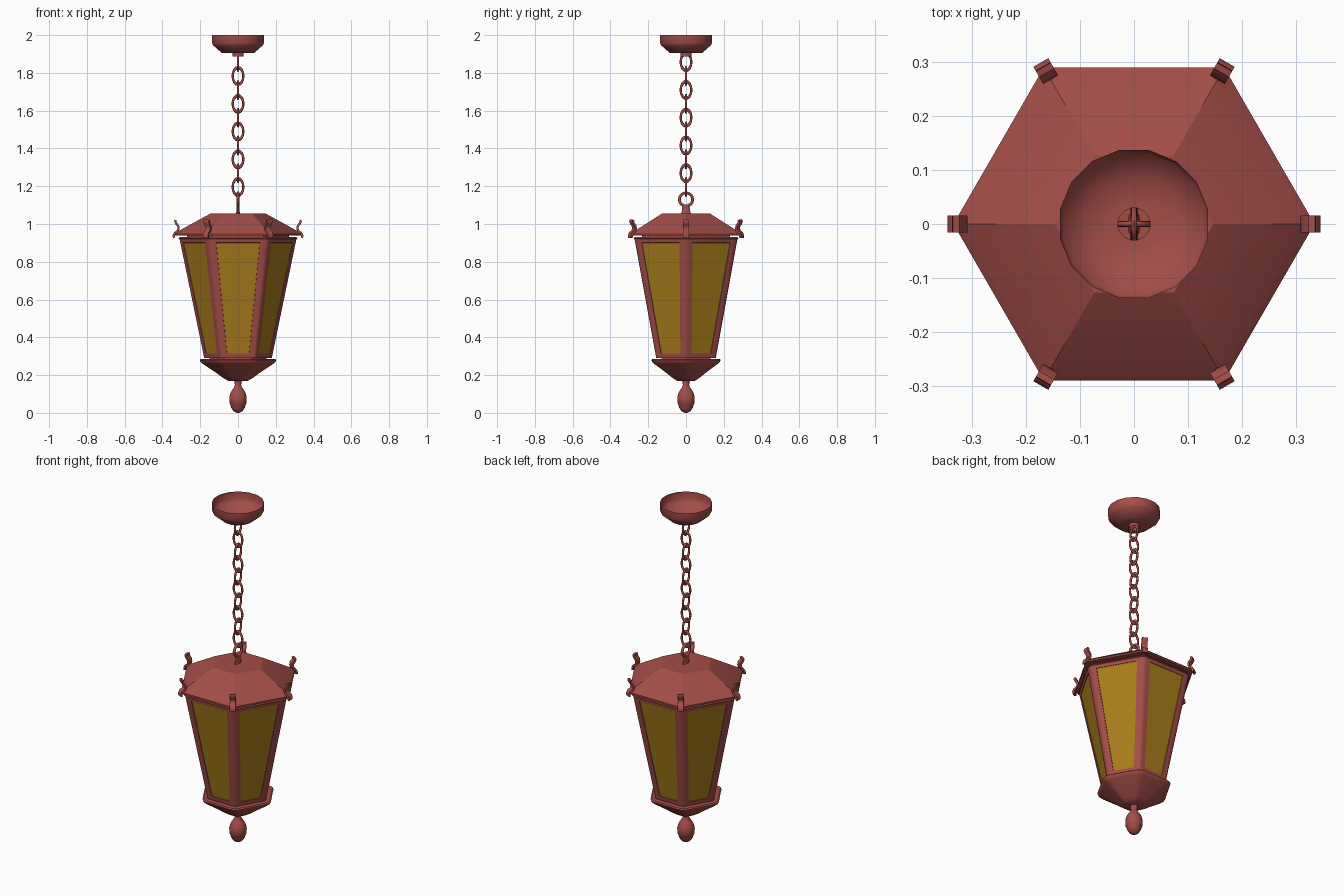
import bpy, bmesh, math
from mathutils import Vector, Matrix

if "Cube" in bpy.data.objects:
    bpy.data.objects.remove(bpy.data.objects["Cube"])


def material(name, color):
    m = bpy.data.materials.new(name)
    m.diffuse_color = color
    m.use_nodes = True
    m.node_tree.nodes["Principled BSDF"].inputs["Base Color"].default_value = m.diffuse_color
    return m


RED = material("red_metal", (0.37, 0.075, 0.065, 1))
AMBER = material("amber_glass", (0.40, 0.205, 0.011, 1))


def finish(bm, name, mats=(RED,), angle=35):
    bmesh.ops.recalc_face_normals(bm, faces=bm.faces)
    me = bpy.data.meshes.new(name)
    bm.to_mesh(me)
    bm.free()
    ob = bpy.data.objects.new(name, me)
    bpy.context.collection.objects.link(ob)
    for m in mats:
        me.materials.append(m)
    bpy.ops.object.select_all(action='DESELECT')
    ob.select_set(True)
    bpy.context.view_layer.objects.active = ob
    bpy.ops.object.shade_smooth_by_angle(angle=math.radians(angle))
    return ob


def circle(r, n=16):
    return [(r * math.cos((i + .5) * math.tau / n), r * math.sin((i + .5) * math.tau / n)) for i in range(n)]


def hexagon(r, rounding=0.0, steps=4):
    """Hexagon with corners on the x axis; corners optionally filleted."""
    if not rounding:
        return [(r * math.cos(i * math.pi / 3), r * math.sin(i * math.pi / 3)) for i in range(6)]
    rho = r * rounding
    d = r - rho / math.cos(math.pi / 6)
    pts = []
    for i in range(6):
        a = i * math.pi / 3
        for k in range(steps):
            b = a + math.radians(-30 + 60 * k / (steps - 1))
            pts.append((d * math.cos(a) + rho * math.cos(b), d * math.sin(a) + rho * math.sin(b)))
    return pts


def loft(profile, section, cap_start=True, cap_end=True):
    """Join rings of a section along an (r, z) profile."""
    bm = bmesh.new()
    rings = [[bm.verts.new((x, y, z)) for x, y in section(r)] for r, z in profile]
    for a, b in zip(rings, rings[1:]):
        for i in range(len(a)):
            j = (i + 1) % len(a)
            bm.faces.new((a[i], a[j], b[j], b[i]))
    if cap_start:
        bm.faces.new(rings[0][::-1])
    if cap_end:
        bm.faces.new(rings[-1])
    return bm


def link(name, z, major, minor, stretch, angle):
    bpy.ops.mesh.primitive_torus_add(major_radius=major, minor_radius=minor, major_segments=16, minor_segments=8)
    ob = bpy.context.object
    ob.name = name
    ob.data.transform(Matrix.Translation((0, 0, z)) @ Matrix.Rotation(angle, 4, 'Z')
                      @ Matrix.Diagonal((1, 1, stretch, 1)) @ Matrix.Rotation(math.pi / 2, 4, 'X'))
    ob.data.materials.append(RED)
    bpy.ops.object.shade_smooth_by_angle(angle=math.radians(60))


# Ceiling bowl, open on top, with the short chain socket below
finish(loft([(.14, 2), (.14, 1.957), (.133, 1.945), (.088, 1.906), (.03, 1.906), (.03, 1.888)],
            circle, False, False), "ceiling_bowl", angle=45)

# Chain of alternating links and the roof ring
for i in range(10):
    link(f"chain_link_{i + 1}", 1.857 - .0735 * i, .0285, .006, 1.54, math.pi / 2 * (i % 2 == 0))
link("roof_ring", 1.13, .035, .0075, 1, math.pi / 2)
stem = loft([(.03, 1.05), (.023, 1.065), (.019, 1.097)], circle)
bmesh.ops.scale(stem, vec=(.4, 1, 1), verts=stem.verts)
finish(stem, "ring_stem")

# Roof with a flat top and thin chamfered eave
finish(loft([(.147, 1.055), (.318, .961), (.335, .947), (.335, .938)], hexagon), "roof", angle=20)

# Body: tapered hexagon with rounded posts and recessed glass
body = loft([(.182, .29), (.315, .922)], lambda r: hexagon(r, .1))
bmesh.ops.recalc_face_normals(body, faces=body.faces)
panes = sorted((f for f in body.faces if len(f.verts) == 4), key=lambda f: -f.calc_area())[:6]
bmesh.ops.inset_individual(body, faces=panes, thickness=.032, depth=0)
bmesh.ops.inset_individual(body, faces=panes, thickness=.001, depth=-.003)
for f in panes:
    f.material_index = 1
finish(body, "lantern_body", (RED, AMBER))

# Collar between body and roof
finish(loft([(.315, .92), (.322, .924), (.315, .931)], lambda r: hexagon(r, .1)), "top_collar")
finish(loft([(.27, .928), (.27, .942)], hexagon), "roof_spacer")

# Base tray with rounded corners and its spacer
finish(loft([(.205, .285), (.212, .28), (.208, .27), (.195, .26), (.12, .212), (.085, .187), (.055, .17)],
            lambda r: hexagon(r, .25)), "base_tray")
finish(loft([(.15, .28), (.15, .295)], hexagon), "base_spacer")

# Acorn finial
finish(loft([(.006, 0), (.024, .008), (.037, .027), (.042, .046), (.046, .052), (.047, .08), (.043, .1),
             (.034, .118), (.021, .135), (.017, .15), (.022, .175)], circle), "finial", angle=50)

# Curled hooks at the six roof corners
path = [Vector(p) for p in ((.339, .927), (.340, .940), (.334, .953), (.320, .962), (.315, .975),
                            (.317, .990), (.327, 1.002), (.332, 1.012), (.330, 1.022))]
for n in range(6):
    bm = bmesh.new()
    rings = []
    for i, p in enumerate(path):
        t = (path[min(i + 1, len(path) - 1)] - path[max(i - 1, 0)]).normalized()
        o = Vector((t.y, -t.x)) * .006
        rings.append([bm.verts.new((p.x + s * o.x, w, p.y + s * o.y))
                      for s, w in ((1, .016), (1, -.016), (-1, -.016), (-1, .016))])
    for a, b in zip(rings, rings[1:]):
        for i in range(4):
            bm.faces.new((a[i], a[(i + 1) % 4], b[(i + 1) % 4], b[i]))
    bm.faces.new(rings[0])
    bm.faces.new(rings[-1])
    bmesh.ops.rotate(bm, cent=(0, 0, 0), matrix=Matrix.Rotation(n * math.pi / 3, 3, 'Z'), verts=bm.verts)
    finish(bm, f"corner_hook_{n + 1}", angle=50)
